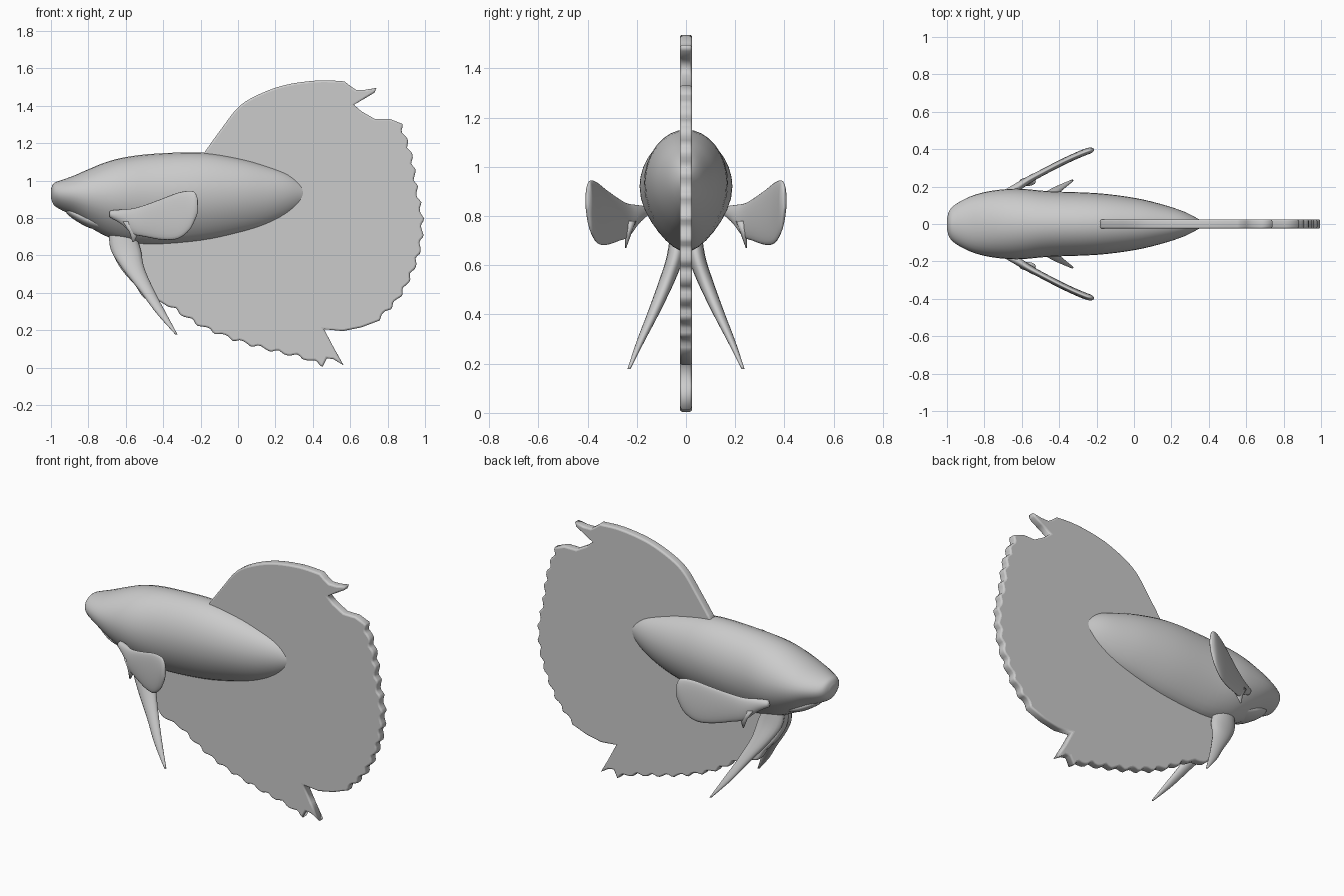
import bpy, bmesh, math
from mathutils import Vector

if "Cube" in bpy.data.objects:
    bpy.data.objects.remove(bpy.data.objects["Cube"])


def spline(pts, n):
    """Catmull-Rom through tuples of any length, n steps per span."""
    out = []
    for i in range(len(pts) - 1):
        a, b = pts[max(i - 1, 0)], pts[i]
        c, d = pts[i + 1], pts[min(i + 2, len(pts) - 1)]
        for k in range(n):
            t = k / n
            out.append(tuple(
                0.5 * (2*q + (r - p)*t + (2*p - 5*q + 4*r - s)*t*t + (3*q - p - 3*r + s)*t**3)
                for p, q, r, s in zip(a, b, c, d)))
    return out + [tuple(pts[-1])]


def loft(name, rings, mirror=False):
    """Skin closed rings of points, capping both ends."""
    bm = bmesh.new()
    rows = [[bm.verts.new(p) for p in ring] for ring in rings]
    n = len(rows[0])
    for a, b in zip(rows, rows[1:]):
        for i in range(n):
            j = (i + 1) % n
            bm.faces.new((a[i], a[j], b[j], b[i]))
    bm.faces.new(rows[0])
    bm.faces.new(rows[-1])
    bmesh.ops.recalc_face_normals(bm, faces=bm.faces)
    me = bpy.data.meshes.new(name)
    bm.to_mesh(me)
    bm.free()
    me.shade_smooth()
    ob = bpy.data.objects.new(name, me)
    bpy.context.collection.objects.link(ob)
    if mirror:
        ob.modifiers.new("Mirror", 'MIRROR').use_axis = (False, True, False)
        ob.modifiers["Mirror"].use_mirror_merge = False
    return ob


def angles(n):
    return [2 * math.pi * i / n for i in range(n)]


def ruffle(pts, waves, amp):
    """Smooth rim with evenly spaced scallops pushed inwards."""
    fine = [Vector(p) for p in spline(pts, 24)]
    dist = [0.0]
    for a, b in zip(fine, fine[1:]):
        dist.append(dist[-1] + (b - a).length)
    out, k, steps = [], 0, waves * 6
    for s in range(steps + 1):
        d = dist[-1] * s / steps
        while k < len(fine) - 2 and dist[k + 1] < d:
            k += 1
        seg = fine[k + 1] - fine[k]
        p = fine[k] + seg * ((d - dist[k]) / seg.length)
        nrm = Vector((seg.y, -seg.x)).normalized()
        wob = 0.7 + 0.3 * math.sin(s * 0.9)
        out.append(tuple(p + nrm * amp * wob * math.cos(2 * math.pi * waves * s / steps)))
    return out


# Body: x, top, bottom, half width
body = spline([(-1.0, .955, .905, .03), (-.985, .985, .87, .075), (-.95, 1.0, .845, .108),
               (-.88, 1.025, .81, .145), (-.8, 1.06, .755, .17), (-.7, 1.1, .70, .185),
               (-.6, 1.125, .67, .188), (-.45, 1.143, .655, .175), (-.2, 1.15, .675, .165),
               (0, 1.12, .715, .14), (.15, 1.08, .76, .105), (.27, 1.035, .82, .065),
               (.36, .97, .89, .018)], 4)
rings = []
for x, top, low, w in body:
    mid = low + .55 * (top - low)
    ring = []
    for t in angles(32):
        c, s = math.cos(t), math.sin(t)
        if s > 0:
            ring.append((x, w * c, mid + (top - mid) * s))
        else:
            ring.append((x, w * c * (1 - .25 * s * s), mid + (mid - low) * s))
    rings.append(ring)
loft("body", rings)

# Lower jaw
jaw = spline([(-.925, .848, .012), (-.91, .84, .04), (-.87, .82, .06), (-.8, .79, .075), (-.7, .76, .07)], 3)
loft("lower_jaw", [[(x, 1.25 * r * math.cos(t), z + .55 * r * math.sin(t)) for t in angles(20)]
                   for x, z, r in jaw])

# Joined dorsal, tail and anal fin plate, outlined clockwise in x, z
dorsal = spline([(-.18, 1.15), (-.09, 1.275), (0, 1.39), (.1, 1.455), (.25, 1.51), (.43, 1.535), (.57, 1.53)], 5)
dorsal_tip = [(.60, 1.505), (.63, 1.485), (.68, 1.485), (.74, 1.495), (.73, 1.47), (.68, 1.44), (.62, 1.405)]
tail = [(.66, 1.37), (.73, 1.33), (.81, 1.33)]
tail += ruffle([(.87, 1.3), (.93, 1.13), (.955, .95), (.985, .77), (.96, .58), (.87, .39), (.75, .26)], 13, -.012)
tail += [(.66, .215), (.56, .195), (.46, .205)]
anal_tip = [(.51, .11), (.565, .012), (.51, .045), (.475, .05)]
anal = ruffle([(.455, .012), (.33, .055), (.2, .085), (0, .145), (-.2, .225), (-.38, .335)], 9, -.012)
front = spline([(-.42, .355), (-.5, .37), (-.55, .44), (-.62, .52), (-.67, .61), (-.685, .7)], 4)
root = [(-.6, .8), (-.2, 1.0)]
outline = dorsal + dorsal_tip + tail + anal_tip + anal + front + root

cu = bpy.data.curves.new("fin_plate", 'CURVE')
cu.dimensions = '2D'
cu.fill_mode = 'BOTH'
cu.extrude = .015
cu.bevel_depth = .01
cu.bevel_resolution = 2
cu.offset = -.01
sp = cu.splines.new('POLY')
sp.points.add(len(outline) - 1)
for pt, (x, z) in zip(sp.points, outline):
    pt.co = (x, z, 0, 1)
sp.use_cyclic_u = True
fin = bpy.data.objects.new("fin_plate", cu)
fin.rotation_euler.x = math.pi / 2
bpy.context.collection.objects.link(fin)

# Pectoral fins: x, y, top, bottom, half thickness
pec = spline([(-.68, .165, .84, .80, .02), (-.62, .2, .845, .765, .02), (-.565, .235, .85, .715, .018),
              (-.5, .27, .868, .70, .016), (-.4, .322, .905, .683, .016), (-.32, .36, .935, .69, .016),
              (-.26, .385, .945, .735, .016), (-.23, .395, .935, .79, .014), (-.215, .4, .9, .83, .006)], 4)
loft("pectoral_fin", [[(x + .4 * h * math.sin(t), y - h * math.sin(t),
                        (a + b) / 2 + (a - b) / 2 * math.cos(t)) for t in angles(24)]
                      for x, y, a, b, h in pec], True)
# Small trailing point below each pectoral root
loft("pectoral_point", [[(x + r * math.cos(t), y + .5 * r * math.sin(t), z) for t in angles(12)]
                        for x, y, z, r in [(-.57, .225, .78, .045), (-.555, .235, .73, .028), (-.56, .245, .67, .004)]], True)

# Pelvic fins: x, y, z, radius along x, radius along y
pel = spline([(-.62, .03, .72, .07, .035), (-.6, .045, .63, .08, .035), (-.56, .08, .53, .06, .032),
              (-.48, .135, .4, .038, .024), (-.41, .185, .29, .026, .016), (-.33, .232, .178, .006, .006)], 5)
loft("pelvic_fin", [[(x + a * math.cos(t), y + b * math.sin(t), z) for t in angles(16)]
                    for x, y, z, a, b in pel], True)
